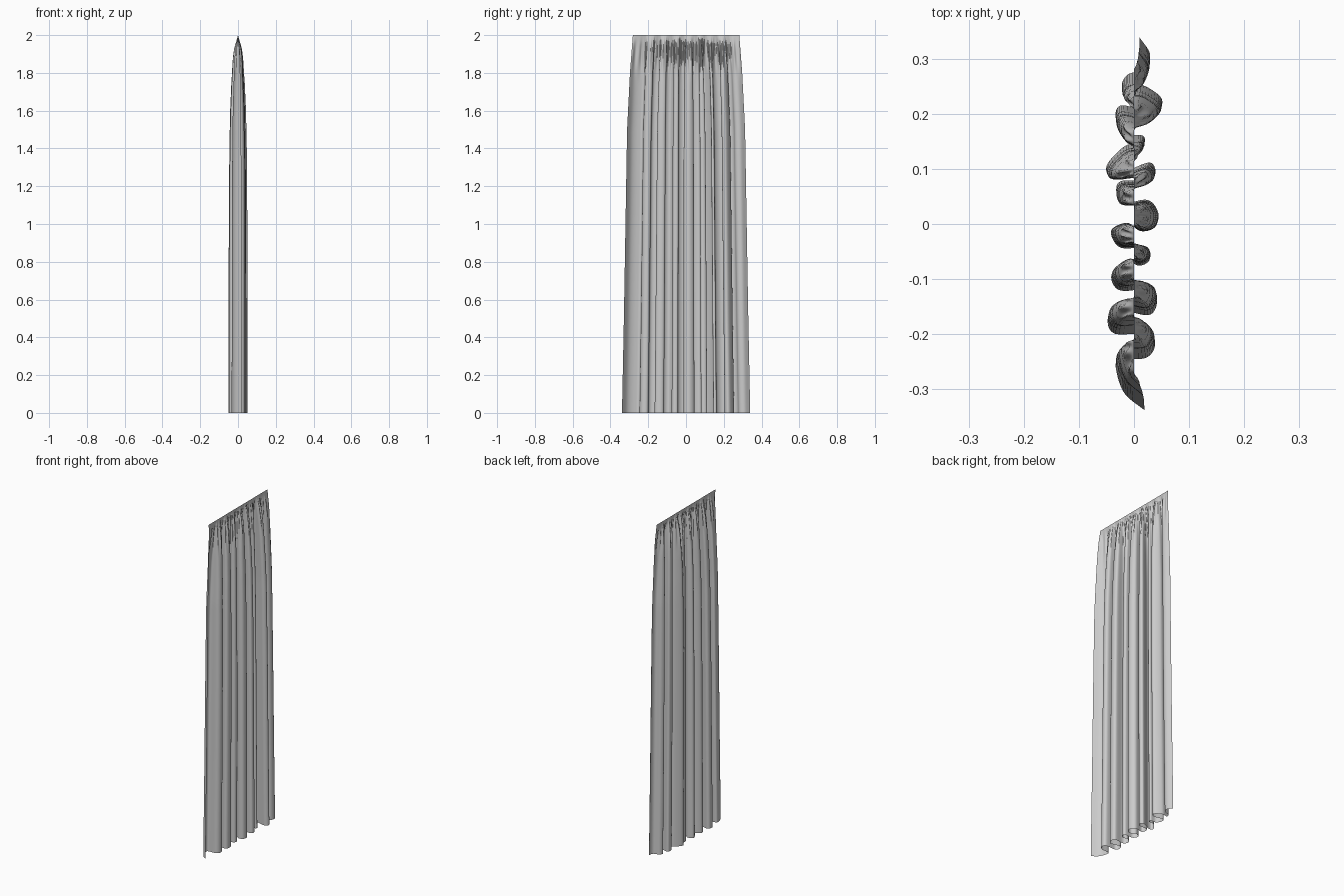
import bpy
import math
from mathutils import Vector

if "Cube" in bpy.data.objects:
    bpy.data.objects.remove(bpy.data.objects["Cube"])

# Hem path seen from above, in hundredths of a unit (x, y): alternating round folds
HEM = [
    (1, 34), (2.9, 31), (2.1, 28.3), (-1.2, 27.2), (-2.1, 25), (1.2, 25.4),
    (4.6, 23.4), (5.0, 21.6), (2.9, 20.5), (-2.4, 21.6), (-3.3, 19.1),
    (-1.6, 16.4), (1.6, 16.1), (1.6, 14.6), (-1.5, 14.3), (-4.8, 11),
    (-4.6, 8.9), (-2.2, 8.9), (0, 10.2), (2.9, 11.2), (3.9, 9.7), (2.9, 8),
    (-2.4, 7.8), (-3.2, 5.5), (-2.1, 3.7), (2.4, 4.4), (4.4, 2.1),
    (3.8, -0.6), (1.2, -1.3), (-1.2, 0.2), (-4, -0.9), (-3.8, -2.9),
    (-2.1, -4.4), (2.4, -4.4), (2.8, -6.6), (1, -7.6), (-1.3, -6.9),
    (-4, -9), (-3.6, -11.3), (-1.7, -12.2), (3.2, -11.8), (4.2, -14.2),
    (2.6, -16.6), (-3.3, -15.5), (-4.8, -17.6), (-3.4, -20),
    (2.7, -20), (3.8, -22.2), (2.1, -24.4), (-2.8, -24.8),
    (-3.1, -27.3), (-1.6, -31), (1.9, -33.9),
]
STEPS, ROWS = 7, 70


def spline(points):
    """Smooth curve through the points."""
    p = [Vector(q) / 100 for q in points]
    p = [2 * p[0] - p[1]] + p + [2 * p[-1] - p[-2]]
    out = []
    for i in range(1, len(p) - 2):
        a, b, c, d = p[i - 1:i + 3]
        for k in range(STEPS):
            t = k / STEPS
            out.append(0.5 * (2 * b + (c - a) * t + (2 * a - 5 * b + 4 * c - d) * t * t
                              + (3 * b - a - 3 * c + d) * t ** 3))
    return out + [p[-2]]


def ramp(table, z):
    """Piecewise linear lookup."""
    for (z0, v0), (z1, v1) in zip(table, table[1:]):
        if z <= z1:
            return v0 + (v1 - v0) * (z - z0) / (z1 - z0)
    return table[-1][1]


hem = spline(HEM)
n = len(hem)

# Centre line of the folds: the hem with its waves averaged out
centre = []
for i in range(n):
    w = min(i, n - 1 - i, 4 * STEPS)
    centre.append(sum(q.y for q in hem[i - w:i + w + 1]) / (2 * w + 1))

DEPTH = [(0, 1), (1, 0.96), (1.4, 0.9), (1.6, 0.82), (1.75, 0.69),
         (1.85, 0.53), (1.93, 0.33), (2, 0)]
SPREAD = [(0, 1), (0.5, 0.97), (1, 0.945), (1.5, 0.92), (1.8, 0.875), (2, 0.83)]

verts, faces = [], []
for r in range(ROWS + 1):
    z = 2 * (1 - (1 - r / ROWS) ** 1.6)     # rows are denser near the top
    f, s = ramp(DEPTH, z), ramp(SPREAD, z)
    gather = 0.004 * math.exp(-((z - 1.9) / 0.08) ** 2) * min(1, (2 - z) / 0.05)
    for i, q in enumerate(hem):
        x = q.x * f + gather * math.sin(i * 0.75)
        verts.append((x, centre[i] * s + (q.y - centre[i]) * f, z))
for r in range(ROWS):
    for i in range(n - 1):
        a = r * n + i
        faces.append((a, a + n, a + n + 1, a + 1))

# Hanging cloth, straight along its top edge
mesh = bpy.data.meshes.new("curtain")
mesh.from_pydata(verts, [], faces)
mesh.update()
curtain = bpy.data.objects.new("curtain", mesh)
bpy.context.collection.objects.link(curtain)
for poly in mesh.polygons:
    poly.use_smooth = True
